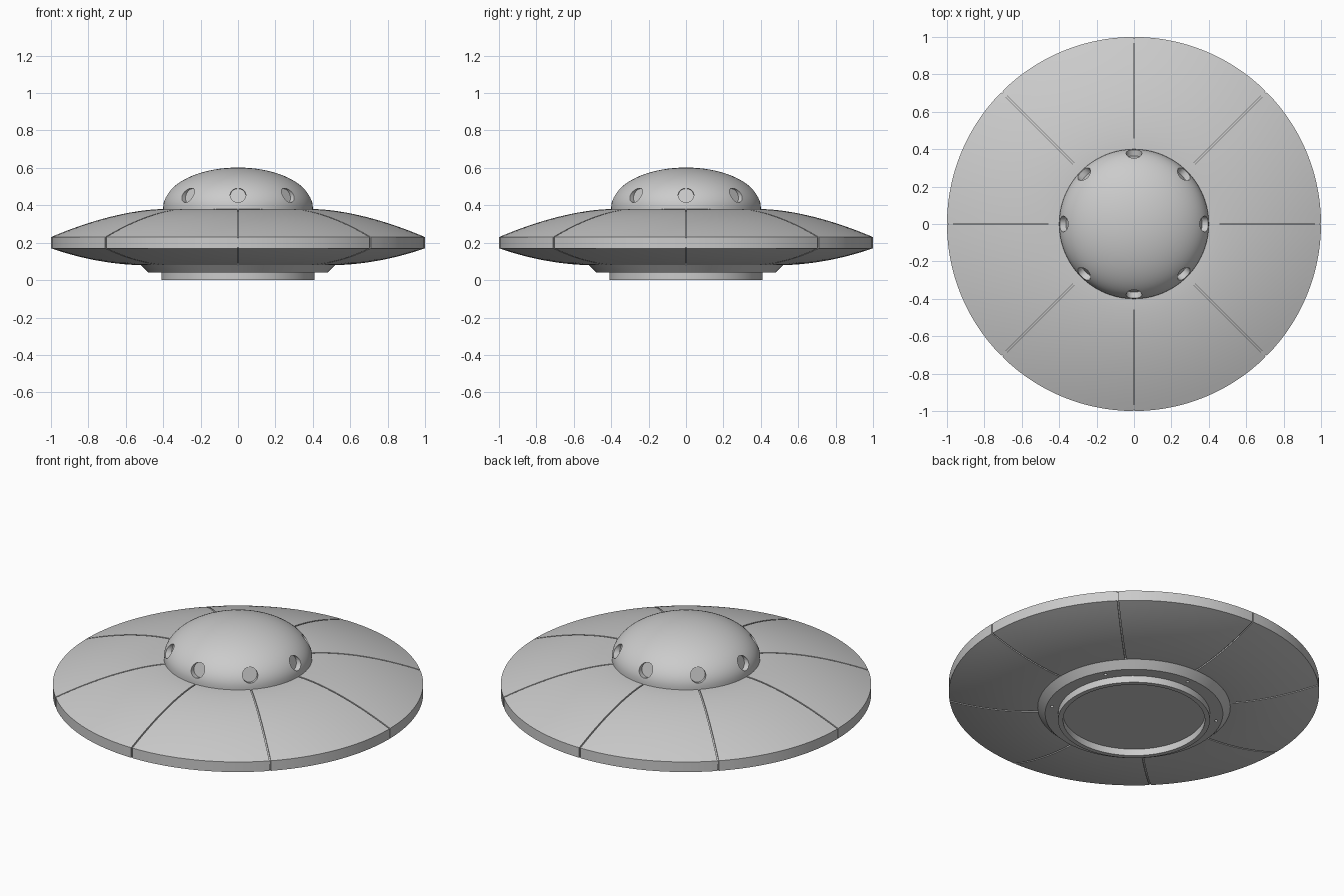
import bpy, bmesh
from math import pi, cos, sin, asin, sqrt
from mathutils import Matrix, Vector

if "Cube" in bpy.data.objects:
    bpy.data.objects.remove(bpy.data.objects["Cube"])


def finish(name, bm, angle=0.5):
    bmesh.ops.remove_doubles(bm, verts=bm.verts, dist=1e-5)
    bmesh.ops.recalc_face_normals(bm, faces=bm.faces)
    me = bpy.data.meshes.new(name)
    bm.to_mesh(me)
    bm.free()
    ob = bpy.data.objects.new(name, me)
    bpy.context.collection.objects.link(ob)
    smooth(ob, angle)
    return ob


def smooth(ob, angle=0.5):
    bpy.ops.object.select_all(action='DESELECT')
    ob.select_set(True)
    bpy.context.view_layer.objects.active = ob
    bpy.ops.object.shade_smooth_by_angle(angle=angle)


def skin(bm, columns):
    """Join closed loop of vertex columns with quads."""
    for i, a in enumerate(columns):
        b = columns[(i + 1) % len(columns)]
        for k in range(len(a) - 1):
            bm.faces.new((a[k], b[k], b[k + 1], a[k + 1]))


def lathe(name, profile, n=96):
    bm = bmesh.new()
    cols = [[bm.verts.new((r * cos(2 * pi * i / n), r * sin(2 * pi * i / n), z))
             for r, z in profile] for i in range(n)]
    skin(bm, cols)
    return finish(name, bm)


def cut_holes(ob, count, start, radius, depth, centre, direction):
    """Cut a ring of round recesses; centre and direction are (radial, z)."""
    bm = bmesh.new()
    for i in range(count):
        rot = Matrix.Rotation(start + 2 * pi * i / count, 4, 'Z')
        d = Vector((direction[0], 0, direction[1])).normalized()
        m = (rot @ Matrix.Translation((centre[0], 0, centre[1]))
             @ d.to_track_quat('Z', 'Y').to_matrix().to_4x4())
        bmesh.ops.create_cone(bm, cap_ends=True, segments=32, radius1=radius,
                              radius2=radius, depth=2 * depth, matrix=m)
    cutter = finish(ob.name + "_cutter", bm)
    cutter.hide_render = True
    mod = ob.modifiers.new("holes", 'BOOLEAN')
    mod.operation = 'DIFFERENCE'
    mod.solver = 'EXACT'
    mod.object = cutter
    smooth(ob)
    bpy.ops.object.modifier_apply(modifier=mod.name)
    bpy.data.objects.remove(cutter)
    smooth(ob)


# Saucer hull with eight narrow panel grooves built into the revolve
STEPS = 16
upper = [(0.38 + 0.62 * i / STEPS, 0.38 - 0.15 * max(0, (0.62 * i / STEPS - 0.02) / 0.6) ** 1.7)
         for i in range(STEPS + 1)]
lower = [(1 - 0.52 * i / STEPS, 0.08 + 0.09 * max(0, (0.5 - 0.52 * i / STEPS) / 0.5) ** 1.9)
         for i in range(STEPS + 1)]
hull_profile = upper + lower


def inset(profile, k, d):
    a = Vector(profile[max(k - 1, 0)])
    b = Vector(profile[min(k + 1, len(profile) - 1)])
    t = (b - a).normalized()
    return profile[k][0] + t.y * d, profile[k][1] - t.x * d


bm = bmesh.new()
columns = []
HALF, DEPTH, ARC = 0.004, 0.008, 14
for s in range(8):
    seam = s * pi / 4
    for side, deep in ((-1, 0), (-1, 1), (1, 1), (1, 0)):
        col = []
        for k, (r, z) in enumerate(hull_profile):
            a = seam + side * asin(HALF / r)
            if deep:
                r, z = inset(hull_profile, k, DEPTH)
            col.append(bm.verts.new((r * cos(a), r * sin(a), z)))
        columns.append(col)
    for j in range(1, ARC):
        a = seam + pi / 4 * j / ARC
        columns.append([bm.verts.new((r * cos(a), r * sin(a), z)) for r, z in hull_profile])
skin(bm, columns)
finish("saucer_hull", bm)

# Cabin dome with eight recessed portholes
dome_profile = [(0, 0.36), (0.4, 0.36)] + [
    (0.4 * cos(pi / 2 * i / 20), 0.39 + 0.212 * sin(pi / 2 * i / 20)) for i in range(20)]
dome = lathe("cabin_dome", dome_profile + [(0, 0.602)])
zc = 0.455
rc = 0.4 * sqrt(1 - ((zc - 0.39) / 0.212) ** 2)
cut_holes(dome, 8, 0, 0.042, 0.028, (rc, zc), (1, 0.25))

# Tapered collar under the hull with six small bolt holes
collar = lathe("lower_collar", [(0, 0.1), (0.52, 0.1), (0.52, 0.08), (0.48, 0.04), (0, 0.04)])
cut_holes(collar, 6, pi / 6, 0.009, 0.015, (0.45, 0.04), (0, -1))

# Standing ring around the recessed underside
lathe("base_ring", [(0.41, 0.045), (0.41, 0), (0.383, 0), (0.383, 0.045), (0.41, 0.045)])
